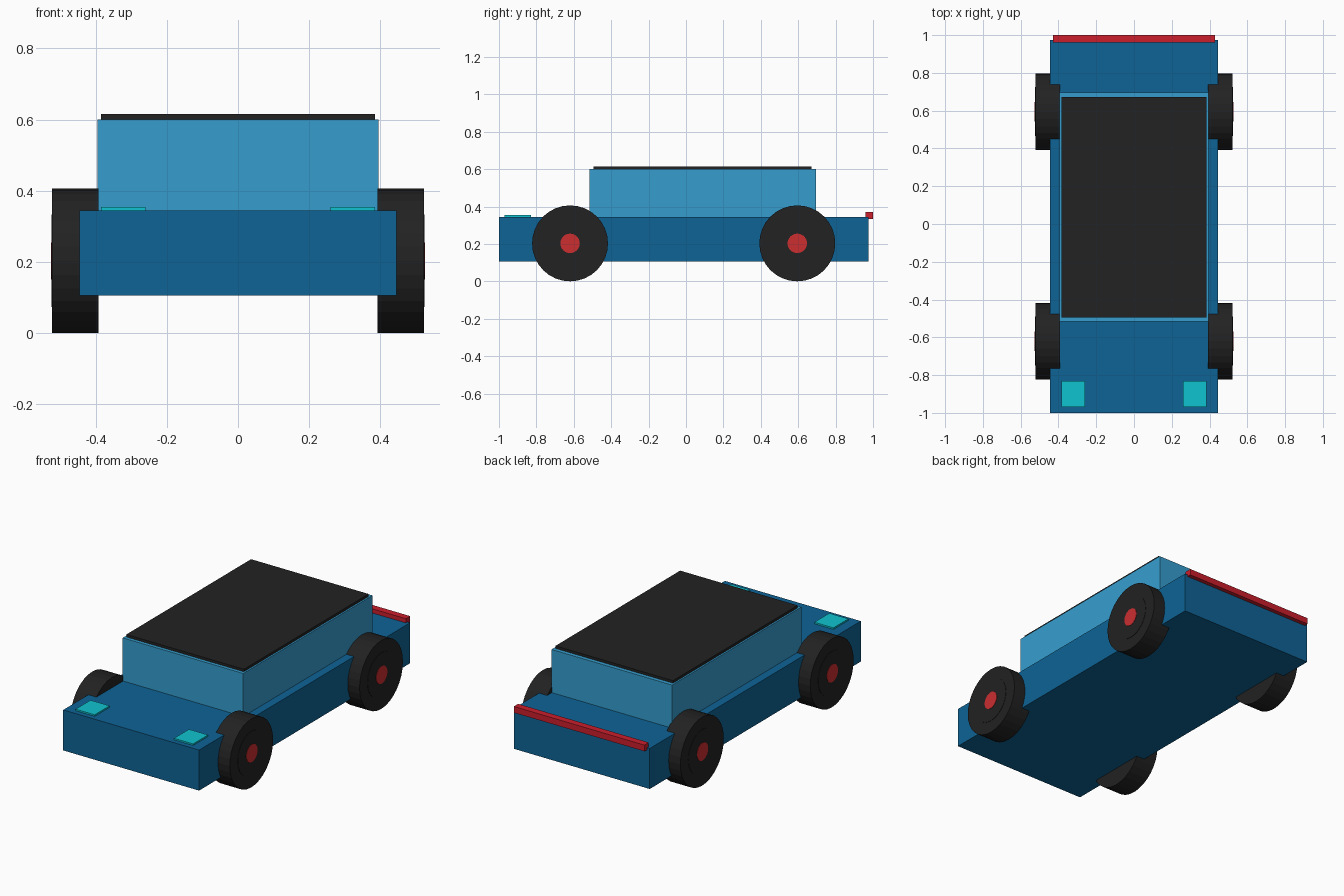
import bpy
import math
from mathutils import Vector

cube = bpy.data.objects.get("Cube")
if cube:
    bpy.data.objects.remove(cube, do_unlink=True)


def material(name, rgb):
    """Flat material from 0-255 display values, stored as linear."""
    lin = [((c / 255 + 0.055) / 1.055) ** 2.4 for c in rgb]
    mat = bpy.data.materials.new(name)
    mat.use_nodes = True
    mat.diffuse_color = (*lin, 1)
    mat.node_tree.nodes["Principled BSDF"].inputs["Base Color"].default_value = (*lin, 1)
    return mat


deep_blue = material("deep blue", (14, 99, 149))
light_blue = material("light blue", (54, 158, 207))
black = material("soft black", (34, 34, 34))
hub_red = material("hub red", (204, 46, 48))
tail_red = material("tail red", (203, 30, 44))
cyan = material("cyan", (15, 195, 208))


def box(name, low, high, mat):
    low, high = Vector(low), Vector(high)
    bpy.ops.mesh.primitive_cube_add(size=1, location=(low + high) / 2)
    obj = bpy.context.object
    obj.name = name
    obj.scale = high - low
    bpy.ops.object.transform_apply(location=False, rotation=False, scale=True)
    obj.data.materials.append(mat)


def disc(name, side, inner, outer, y, z, radius, mat, sides=32):
    """Cylinder lying along x between two distances from the centre line."""
    bpy.ops.mesh.primitive_cylinder_add(
        vertices=sides, radius=radius, depth=outer - inner,
        location=(side * (inner + outer) / 2, y, z), rotation=(0, math.pi / 2, 0))
    obj = bpy.context.object
    obj.name = name
    obj.data.materials.append(mat)


# Body, cabin, roof and rear bar
box("body", (-0.445, -1, 0.105), (0.445, 0.975, 0.345), deep_blue)
box("cabin", (-0.395, -0.515, 0.34), (0.395, 0.695, 0.6), light_blue)
box("roof_panel", (-0.385, -0.495, 0.595), (0.385, 0.672, 0.615), black)
box("rear_bar", (-0.428, 0.96, 0.333), (0.428, 1, 0.37), tail_red)

# Mirrored lights and wheels
RADIUS = 0.203
for side, word in ((1, "left"), (-1, "right")):
    inner, outer = sorted((side * 0.26, side * 0.385))
    box(f"{word}_headlight", (inner, -0.97, 0.34), (outer, -0.83, 0.354), cyan)
    for end, y in (("front", -0.62), ("rear", 0.595)):
        tag = f"{end}_{word}"
        disc(f"{tag}_tyre", side, 0.392, 0.522, y, RADIUS, RADIUS, black)
        disc(f"{tag}_rim", side, 0.5, 0.524, y, RADIUS, 0.13, black)
        disc(f"{tag}_hub", side, 0.5, 0.526, y, RADIUS, 0.052, hub_red)
